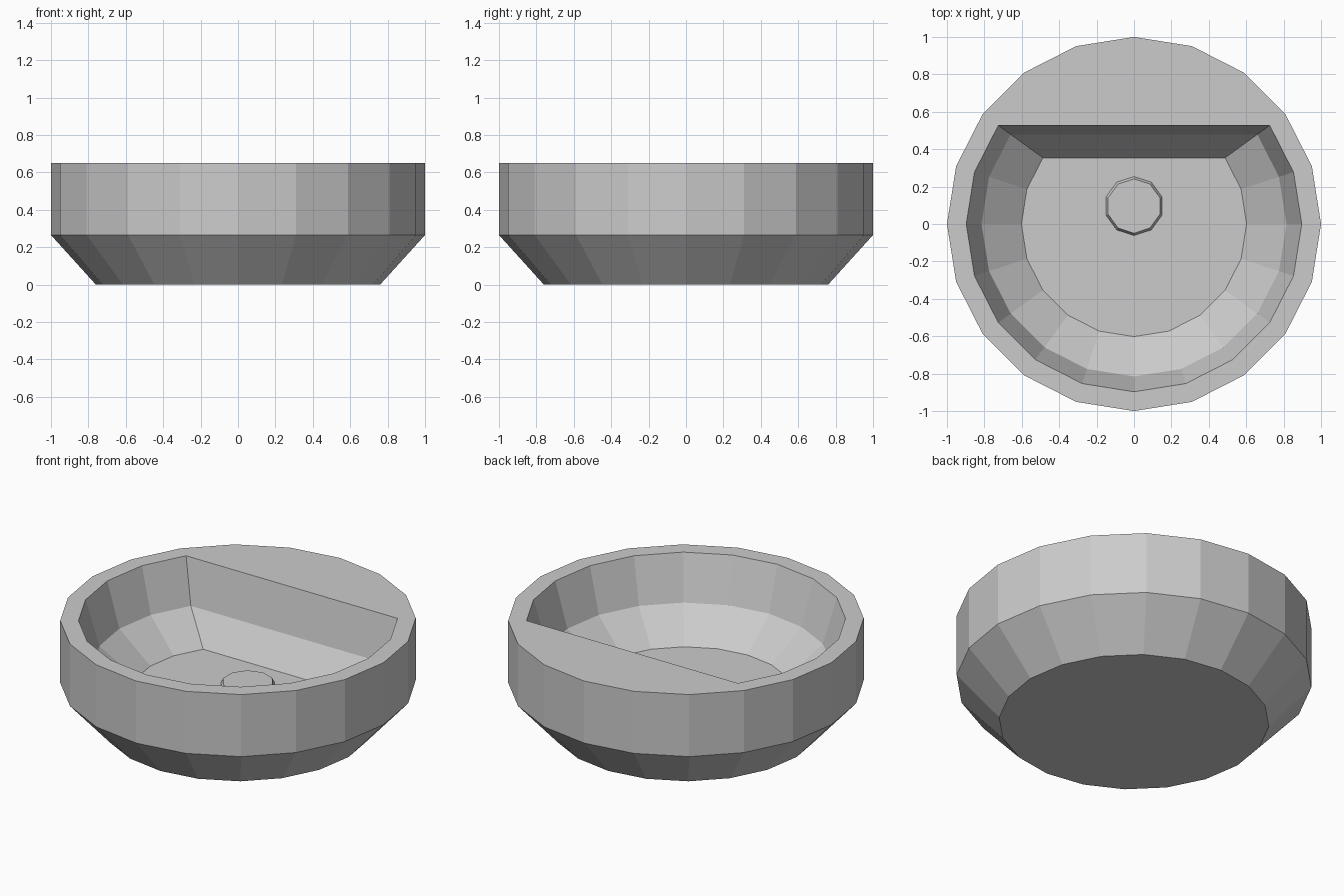
import bpy, bmesh
from math import sin, cos, radians

cube = bpy.data.objects.get("Cube")
if cube:
    bpy.data.objects.remove(cube, do_unlink=True)

grey = bpy.data.materials.new("plain grey")
grey.use_nodes = True
colour = (0.6, 0.6, 0.6, 1)
grey.diffuse_color = colour
grey.node_tree.nodes["Principled BSDF"].inputs["Base Color"].default_value = colour

SIDES = 20
STEP = 360 / SIDES
FIRST = 8    # bowl corner at the back on the -x side
LAST = 22    # bowl corner at the back on the +x side


def ring(bm, r, z, first, last):
    """Corners first..last of a circle, as a list of vertices."""
    angles = [radians(i * STEP) for i in range(first, last + 1)]
    return [bm.verts.new((r * cos(a), r * sin(a), z)) for a in angles]


def bridge(bm, a, b):
    """Quads between two closed rings."""
    for i in range(len(a)):
        j = (i + 1) % len(a)
        bm.faces.new((a[i], a[j], b[j], b[i]))


def finish(bm, name):
    bmesh.ops.recalc_face_normals(bm, faces=bm.faces[:])
    mesh = bpy.data.meshes.new(name)
    bm.to_mesh(mesh)
    bm.free()
    mesh.materials.append(grey)
    obj = bpy.data.objects.new(name, mesh)
    bpy.context.collection.objects.link(obj)
    return obj


# Basin: outer shell
bm = bmesh.new()
foot, belt, top = [ring(bm, r, z, FIRST, FIRST + SIDES - 1)
                   for r, z in ((0.76, 0), (1, 0.265), (1, 0.65))]
bm.faces.new(foot)
bridge(bm, foot, belt)
bridge(bm, belt, top)

# Bowl: rings with a straight back
lip, shelf, floor = [ring(bm, r, z, FIRST, LAST)
                     for r, z in ((0.897, 0.65), (0.815, 0.375), (0.602, 0.2))]
bridge(bm, lip, shelf)
bridge(bm, shelf, floor)
bm.faces.new(floor)

# Flat rim, with a wide ledge behind the bowl
n = LAST - FIRST
for i in range(n):
    bm.faces.new((top[i], top[i + 1], lip[i + 1], lip[i]))
bm.faces.new(top[n:] + [top[0], lip[0], lip[n]])
finish(bm, "basin")

# Drain cap: low tapered disc on the bowl floor
bm = bmesh.new()
bmesh.ops.create_cone(bm, cap_ends=True, segments=10,
                      radius1=0.162, radius2=0.145, depth=0.04)
drain = finish(bm, "drain_cap")
drain.location = (0, 0.096, 0.21)
